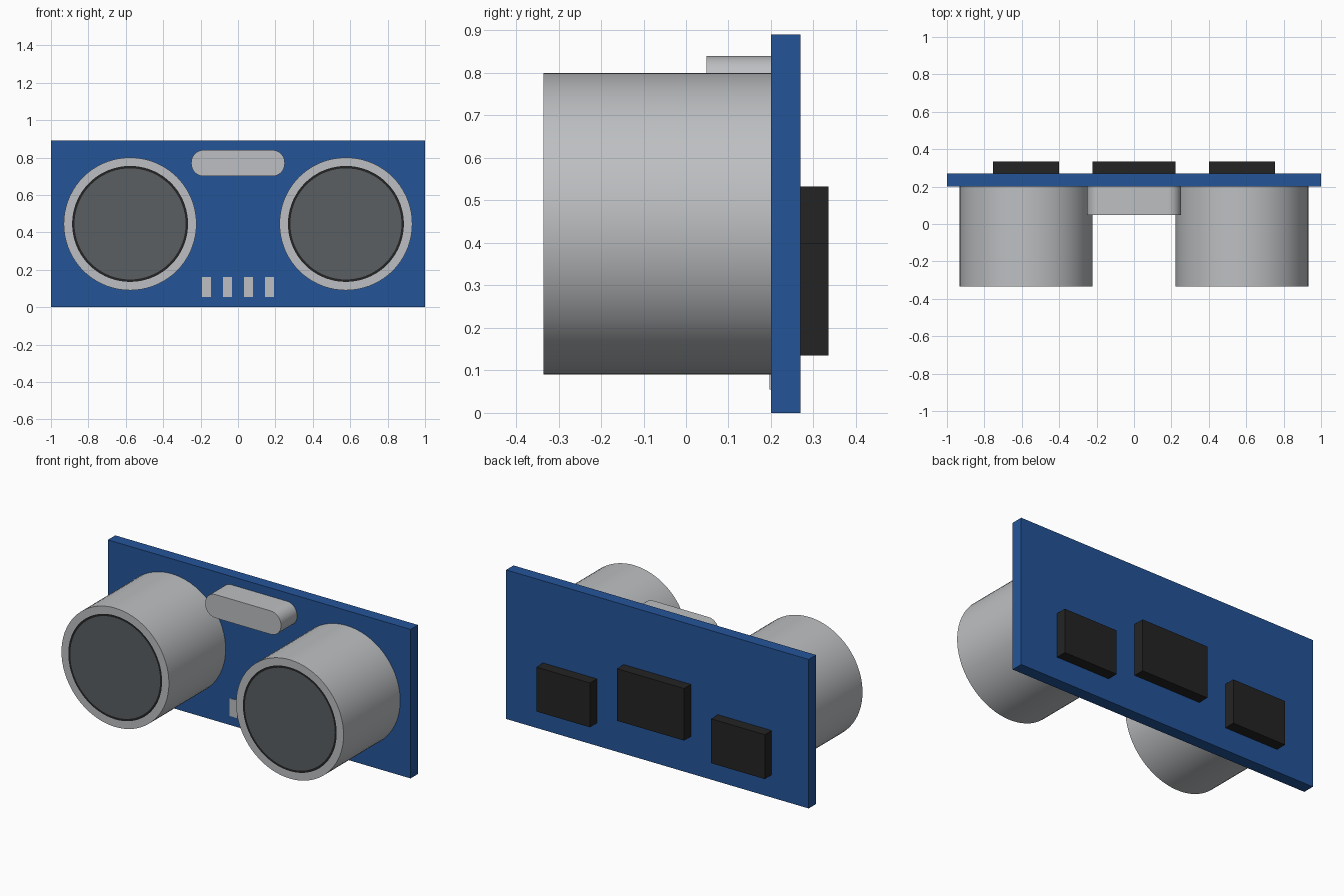
import bpy
import bmesh
from math import radians
from mathutils import Matrix, Vector

cube = bpy.data.objects.get("Cube")
if cube:
    bpy.data.objects.remove(cube, do_unlink=True)


def material(name, srgb):
    linear = [((c + 0.055) / 1.055) ** 2.4 for c in srgb] + [1]
    mat = bpy.data.materials.new(name)
    mat.use_nodes = True
    mat.diffuse_color = linear
    mat.node_tree.nodes["Principled BSDF"].inputs["Base Color"].default_value = linear
    return mat


blue = material("board blue", (0.14, 0.33, 0.60))
silver = material("silver metal", (0.74, 0.75, 0.76))
mesh_grey = material("mesh grey", (0.35, 0.37, 0.38))
black = material("chip black", (0.14, 0.14, 0.14))


def finish(bm, name, mats):
    """Smooth the curved sides, keep hard edges sharp, and link the object."""
    bmesh.ops.recalc_face_normals(bm, faces=bm.faces)
    for face in bm.faces:
        face.smooth = True
    for edge in bm.edges:
        edge.smooth = edge.calc_face_angle(0) < radians(30)
    mesh = bpy.data.meshes.new(name)
    bm.to_mesh(mesh)
    bm.free()
    for mat in mats:
        mesh.materials.append(mat)
    obj = bpy.data.objects.new(name, mesh)
    bpy.context.collection.objects.link(obj)
    return obj


def box(name, x, y, z, mat, corner=0):
    """Box from (min, max) ranges; corner rounds the edges running along y."""
    low, high = Vector((x[0], y[0], z[0])), Vector((x[1], y[1], z[1]))
    bm = bmesh.new()
    place = Matrix.Translation((low + high) / 2) @ Matrix.Diagonal((*(high - low), 1))
    bmesh.ops.create_cube(bm, size=1, matrix=place)
    if corner:
        depth = [e for e in bm.edges
                 if abs(e.verts[0].co.y - e.verts[1].co.y) > 0.01]
        bmesh.ops.bevel(bm, geom=depth, offset=corner, segments=10,
                        profile=0.5, affect='EDGES')
    return finish(bm, name, [mat])


BOARD_FRONT, BOARD_BACK = 0.20, 0.27


def transducer(name, x):
    """Metal can with a black gasket ring and grey mesh on its front face."""
    front = -0.335
    place = (Matrix.Translation((x, (front + BOARD_FRONT) / 2, 0.445))
             @ Matrix.Rotation(radians(90), 4, 'X'))
    bm = bmesh.new()
    bmesh.ops.create_cone(bm, cap_ends=True, segments=72, radius1=0.355,
                          radius2=0.355, depth=BOARD_FRONT - front, matrix=place)
    cap = min(bm.faces, key=lambda f: f.calc_center_median().y)
    bmesh.ops.inset_individual(bm, faces=[cap], thickness=0.045)
    gasket = bmesh.ops.inset_individual(bm, faces=[cap], thickness=0.013)
    for face in gasket["faces"]:
        face.material_index = 1
    cap.material_index = 2
    return finish(bm, name, [silver, black, mesh_grey])


# Circuit board
box("circuit_board", (-1, 1), (BOARD_FRONT, BOARD_BACK), (0, 0.89), blue)

# Pair of ultrasonic cans
transducer("left_transducer", 0.577)
transducer("right_transducer", -0.577)

# Crystal can between them
box("crystal_can", (-0.25, 0.25), (0.048, BOARD_FRONT), (0.70, 0.84), silver, corner=0.067)

# Row of solder pads
for i in range(4):
    x = (i - 1.5) * 0.113
    box(f"solder_pad_{i + 1}", (x - 0.024, x + 0.024), (BOARD_FRONT - 0.003, BOARD_FRONT),
        (0.055, 0.16), silver)

# Chips on the back
CHIP_Y = (BOARD_BACK, 0.335)
box("left_chip", (0.40, 0.755), CHIP_Y, (0.135, 0.40), black)
box("middle_chip", (-0.222, 0.222), CHIP_Y, (0.222, 0.533), black)
box("right_chip", (-0.755, -0.40), CHIP_Y, (0.135, 0.40), black)
